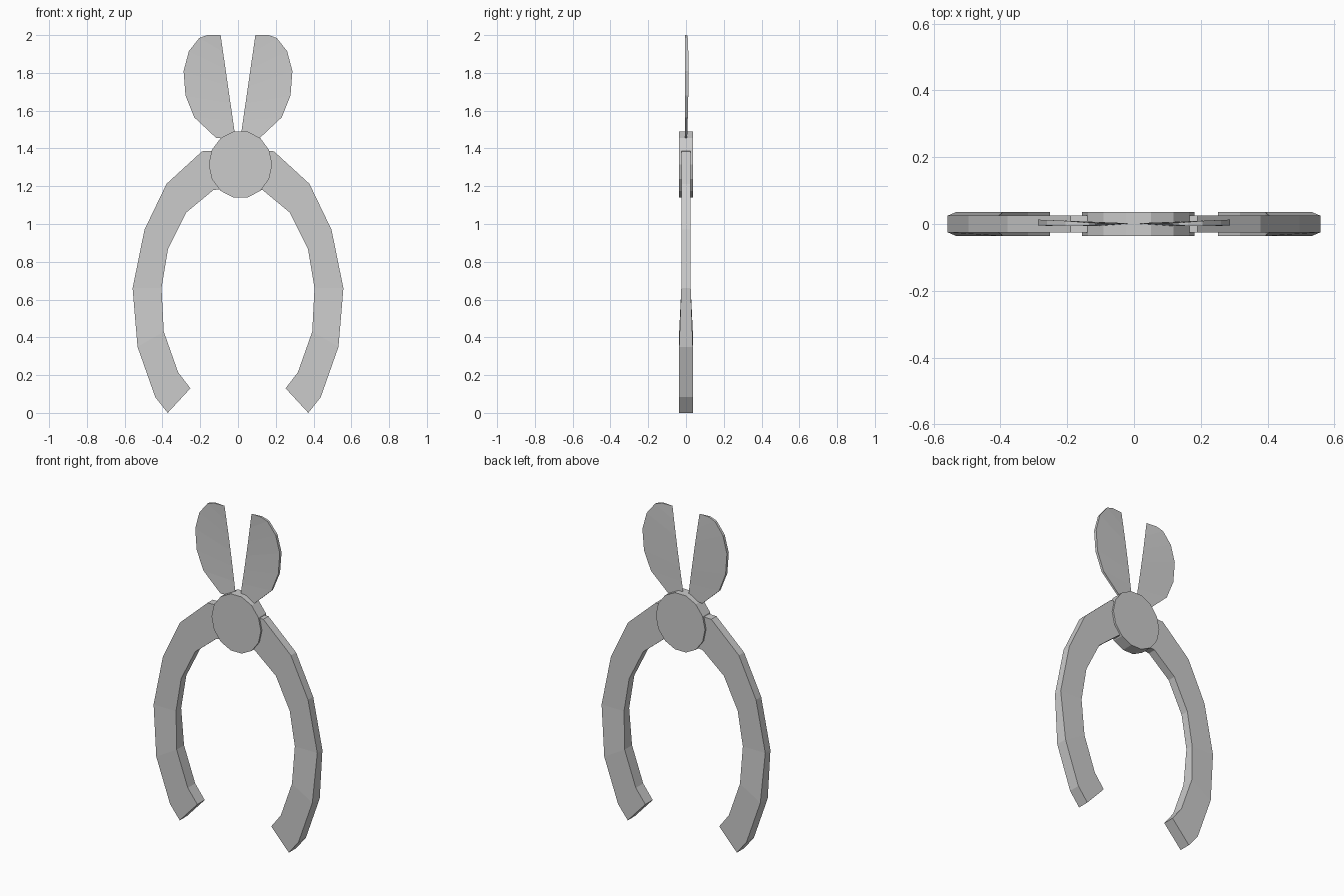
import bpy, bmesh, math

if "Cube" in bpy.data.objects:
    bpy.data.objects.remove(bpy.data.objects["Cube"])

steel = bpy.data.materials.new("grey_steel")
steel.diffuse_color = (0.6, 0.6, 0.6, 1)
steel.use_nodes = True
steel.node_tree.nodes["Principled BSDF"].inputs["Base Color"].default_value = steel.diffuse_color


def finish(name, bm):
    bmesh.ops.remove_doubles(bm, verts=bm.verts, dist=0.0003)
    bmesh.ops.recalc_face_normals(bm, faces=bm.faces)
    mesh = bpy.data.meshes.new(name)
    bm.to_mesh(mesh)
    bm.free()
    mesh.materials.append(steel)
    obj = bpy.data.objects.new(name, mesh)
    bpy.context.collection.objects.link(obj)
    return obj


def strip(name, sections, side):
    """Solid swept through sections: (outer x, z, inner x, z, outer half depth, inner half depth, mid y)."""
    bm = bmesh.new()
    rings = []
    for ox, oz, ix, iz, od, idp, y in sections:
        pts = [(ox, y - od, oz), (ix, y - idp, iz), (ix, y + idp, iz), (ox, y + od, oz)]
        rings.append([bm.verts.new((side * a, b, c)) for a, b, c in pts])
    for r, s in zip(rings, rings[1:]):
        for i in range(4):
            j = (i + 1) % 4
            bm.faces.new((r[i], r[j], s[j], s[i]))
    bm.faces.new(rings[0])
    bm.faces.new(rings[-1])
    return finish(name, bm)


# Curved handle, thicker towards the grip end
T, G = 0.025, 0.036
handle = [
    (0.03, 1.390, 0.03, 1.190, T, T, 0),
    (0.190, 1.385, 0.130, 1.180, T, T, 0),
    (0.378, 1.213, 0.275, 1.060, T, T, 0),
    (0.495, 0.970, 0.370, 0.870, T, T, 0),
    (0.558, 0.660, 0.405, 0.660, T, T, 0),
    (0.532, 0.350, 0.393, 0.430, G, G, 0),
    (0.438, 0.083, 0.317, 0.215, G, G, 0),
    (0.372, 0.000, 0.252, 0.130, G, G, 0),
]

# Blade outline from root to tip, ground to an edge along the straight inner side
outer = [(0.115, 1.455), (0.232, 1.565), (0.278, 1.68), (0.288, 1.81),
         (0.260, 1.915), (0.205, 1.985), (0.162, 2.0)]
blade = []
for i, (x, z) in enumerate(outer):
    t = i / (len(outer) - 1)
    half = 0.006 + 0.003 * math.sin(math.pi * t)
    blade.append((x, z, 0.014 + 0.078 * t, 1.46 + 0.54 * t, half, 0.0001,
                  0.004 * math.sin(math.pi * t)))

for label, side in (("left", -1), ("right", 1)):
    strip(label + "_handle", handle, side)
    strip(label + "_blade", blade, side)

# Faceted pivot disc
bm = bmesh.new()
N = 14
rings = [[bm.verts.new((0.013 + 0.168 * math.cos(math.tau * k / N), y,
                        1.315 + 0.179 * math.sin(math.tau * k / N)))
          for k in range(N)] for y in (-0.036, 0.036)]
for k in range(N):
    j = (k + 1) % N
    bm.faces.new((rings[0][k], rings[0][j], rings[1][j], rings[1][k]))
for ring in rings:
    bm.faces.new(ring)
finish("pivot_disc", bm)
